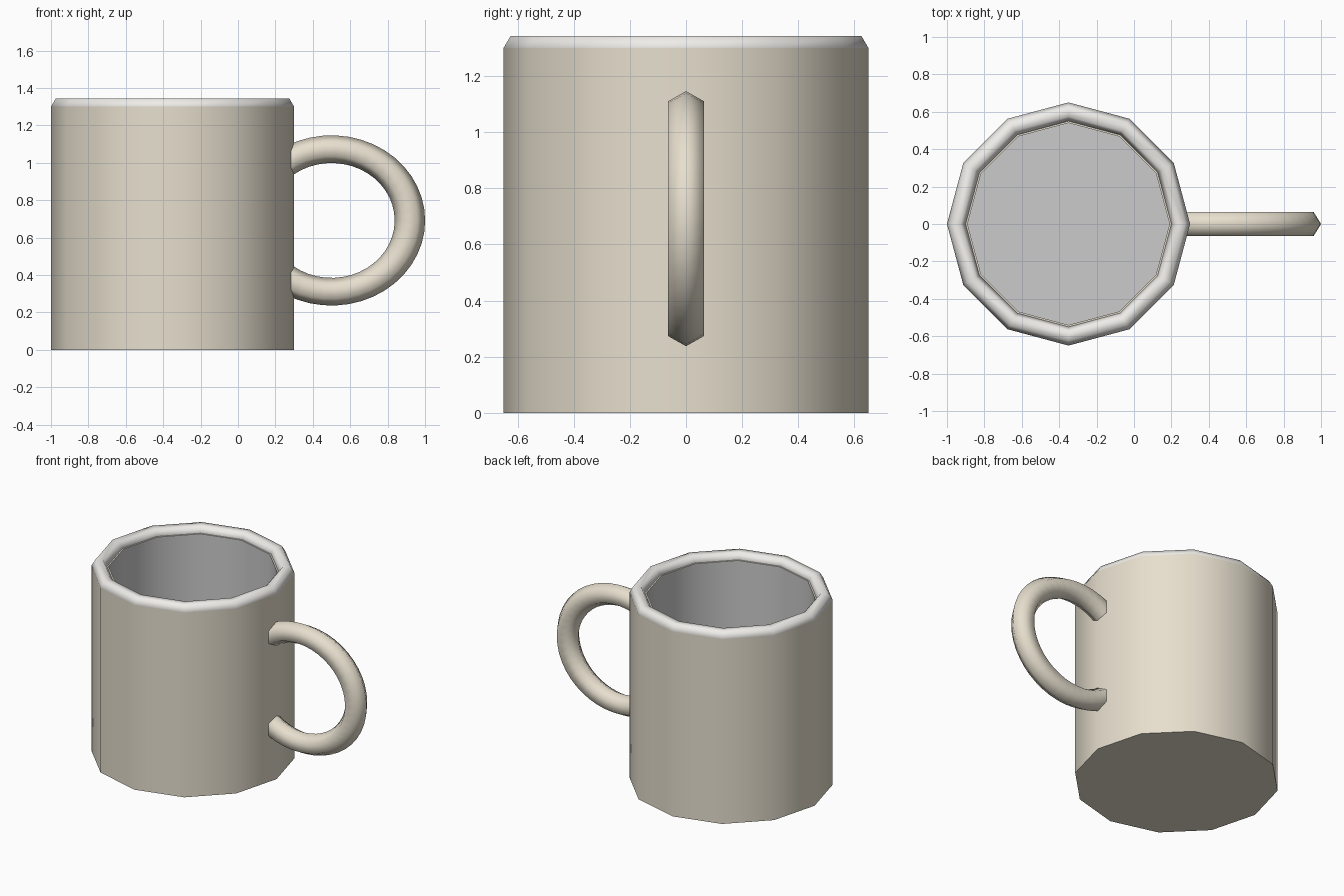
import bpy, bmesh
from math import sin, cos, pi, radians

if "Cube" in bpy.data.objects:
    bpy.data.objects.remove(bpy.data.objects["Cube"])

CX = -0.35          # cup axis
SIDES = 12


def material(name, rgb):
    m = bpy.data.materials.new(name)
    m.diffuse_color = (*rgb, 1)
    m.use_nodes = True
    m.node_tree.nodes["Principled BSDF"].inputs["Base Color"].default_value = m.diffuse_color
    return m


cream = material("cream", (0.80, 0.74, 0.62))
white = material("white", (0.86, 0.85, 0.82))
grey = material("inner_grey", (0.76, 0.75, 0.73))


def loft(name, rings, mats, loop=False, angle=40):
    """Skin a list of point rings; ends are joined when loop, else capped."""
    bm = bmesh.new()
    vs = [[bm.verts.new(p) for p in r] for r in rings]
    n = len(vs[0])
    pairs = list(zip(vs, vs[1:])) + ([(vs[-1], vs[0])] if loop else [])
    for a, b in pairs:
        for i in range(n):
            j = (i + 1) % n
            bm.faces.new((a[i], a[j], b[j], b[i]))
    if not loop:
        bm.faces.new(vs[0])
        bm.faces.new(vs[-1])
    bmesh.ops.recalc_face_normals(bm, faces=bm.faces)
    me = bpy.data.meshes.new(name)
    bm.to_mesh(me)
    bm.free()
    for m in mats:
        me.materials.append(m)
    ob = bpy.data.objects.new(name, me)
    bpy.context.collection.objects.link(ob)
    bpy.ops.object.select_all(action='DESELECT')
    ob.select_set(True)
    bpy.context.view_layer.objects.active = ob
    bpy.ops.object.shade_smooth_by_angle(angle=radians(angle))
    return ob


def ring(r, z):
    return [(CX + r * cos(2 * pi * i / SIDES), r * sin(2 * pi * i / SIDES), z)
            for i in range(SIDES)]


# Cup: twelve-sided wall with a hollow inside
profile = [(0.65, 0), (0.65, 1.3), (0.54, 1.3), (0.54, 0.1)]
cup = loft("cup", [ring(r, z) for r, z in profile], [cream, grey])
for f in cup.data.polygons:
    c = f.center
    if c.z > 0.05 and ((c.x - CX) ** 2 + c.y ** 2) ** 0.5 < 0.55:
        f.material_index = 1

# Rim: hexagonal-section ring around the mouth
hexagon = [k * pi / 3 for k in range(6)]
loft("rim", [ring(0.6 + 0.05 * cos(t), 1.3 + 0.05 * sin(t)) for t in hexagon],
     [white], loop=True, angle=70)

# Handle: hexagonal-section arc, slightly stretched sideways, ends in the wall
STEPS, END = 32, radians(127)
arc = []
for s in range(STEPS + 1):
    a = -END + 2 * END * s / STEPS
    arc.append([(0.5 + 1.1 * (0.381 + 0.074 * cos(t)) * cos(a),
                 0.075 * sin(t),
                 0.692 + (0.381 + 0.074 * cos(t)) * sin(a)) for t in hexagon])
loft("handle", arc, [cream], angle=70)
